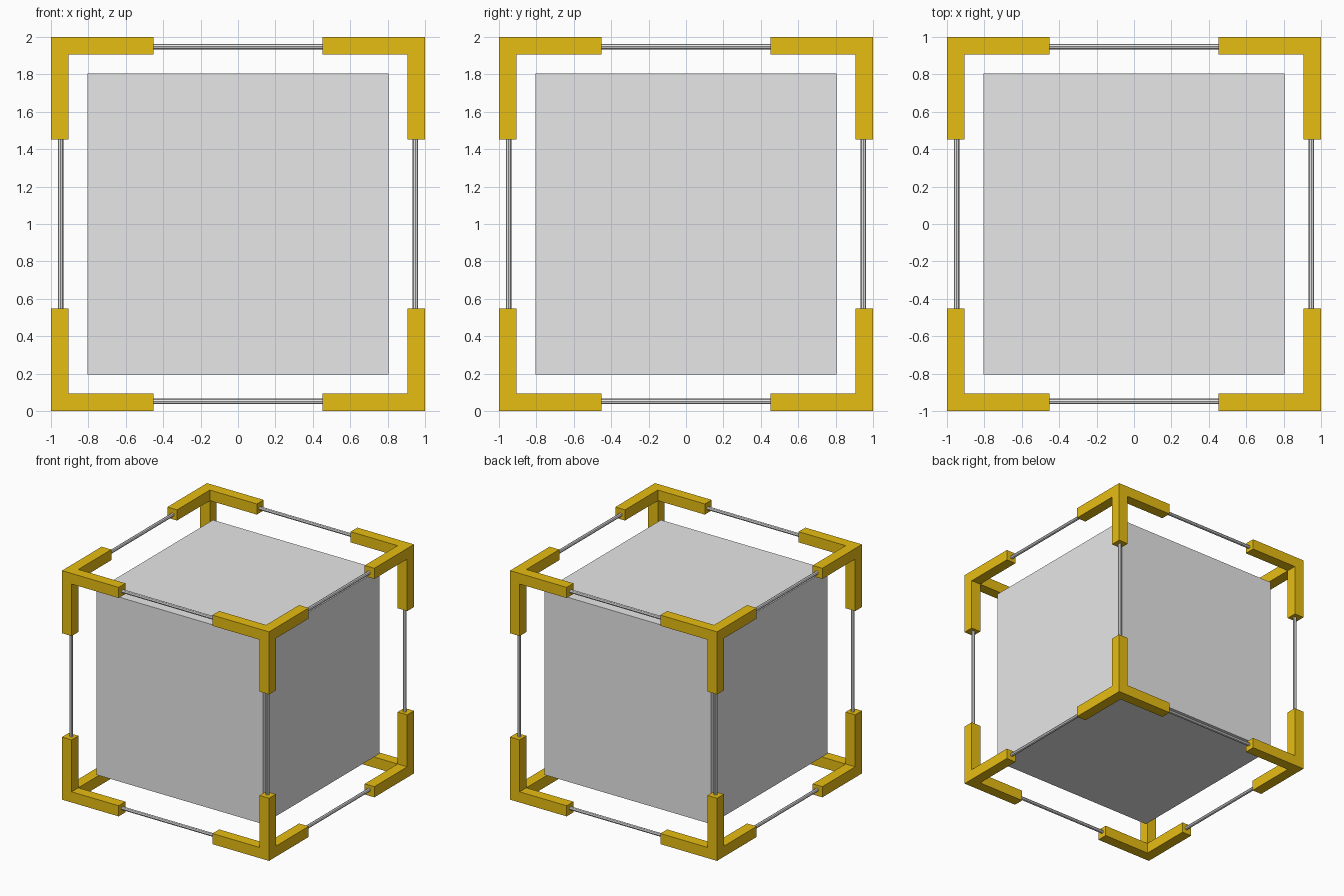
import bpy, bmesh, math
from mathutils import Matrix, Vector

if "Cube" in bpy.data.objects:
    bpy.data.objects.remove(bpy.data.objects["Cube"])

OUTER, THICK, ARM_END = 1.0, 0.093, 0.453   # bracket sizes from the centre
CORE = 0.805                                # half size of inner cube
ROD_POS, ROD_R = 0.948, 0.015
CENTRE = (0, 0, 1)


def material(name, rgb):
    m = bpy.data.materials.new(name)
    m.diffuse_color = (*rgb, 1)
    m.use_nodes = True
    m.node_tree.nodes["Principled BSDF"].inputs["Base Color"].default_value = m.diffuse_color
    return m


gold = material("gold", (0.80, 0.51, 0.006))
grey = material("light grey", (0.80, 0.80, 0.80))


def make_object(name, bm, mat):
    bmesh.ops.recalc_face_normals(bm, faces=bm.faces)
    me = bpy.data.meshes.new(name)
    bm.to_mesh(me)
    bm.free()
    me.materials.append(mat)
    ob = bpy.data.objects.new(name, me)
    ob.location = CENTRE
    bpy.context.collection.objects.link(ob)
    return ob


def mirror(ob, axes):
    mod = ob.modifiers.new("mirror", 'MIRROR')
    mod.use_axis = axes
    mod.use_mirror_merge = False


# Inner cube
bm = bmesh.new()
bmesh.ops.create_cube(bm, size=2 * CORE)
make_object("inner_cube", bm, grey)

# Corner bracket: small cube with three arms extruded inwards, mirrored to 8 corners
bm = bmesh.new()
c = OUTER - THICK / 2
bmesh.ops.create_cube(bm, size=THICK, matrix=Matrix.Translation((c, c, c)))
bm.normal_update()
for axis in range(3):
    face = next(f for f in bm.faces if f.normal[axis] < -0.9
                and abs(f.calc_center_median()[axis] - (OUTER - THICK)) < 1e-4)
    new = bmesh.ops.extrude_discrete_faces(bm, faces=[face])["faces"][0]
    move = Vector((0, 0, 0))
    move[axis] = ARM_END - (OUTER - THICK)
    bmesh.ops.translate(bm, verts=new.verts, vec=move)
    bm.normal_update()
mirror(make_object("corner_brackets", bm, gold), (True, True, True))

# Thin rods joining the brackets, four along each axis
turns = (Matrix.Rotation(math.pi / 2, 4, 'Y'),
         Matrix.Rotation(math.pi / 2, 4, 'X'), Matrix.Identity(4))
for axis, turn in enumerate(turns):
    bm = bmesh.new()
    pos = Vector((ROD_POS,) * 3)
    pos[axis] = 0
    bmesh.ops.create_cone(bm, cap_ends=True, segments=8, radius1=ROD_R,
                          radius2=ROD_R, depth=2 * ARM_END + 0.04,
                          matrix=Matrix.Translation(pos) @ turn)
    rod = make_object("rods_" + "xyz"[axis], bm, grey)
    mirror(rod, tuple(i != axis for i in range(3)))
